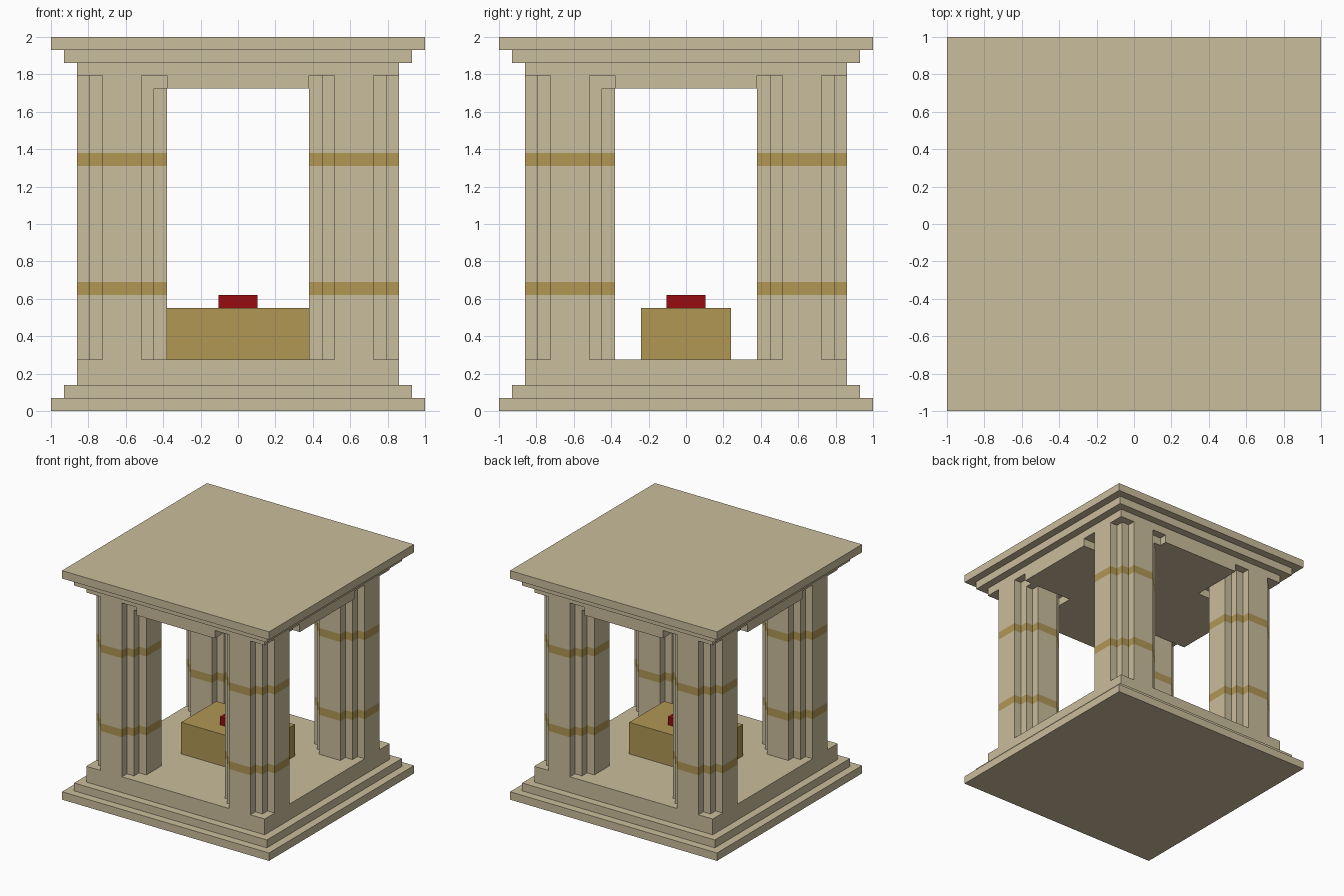
import bpy, bmesh, math

if "Cube" in bpy.data.objects:
    bpy.data.objects.remove(bpy.data.objects["Cube"])

U = 2 / 29  # one block


def material(name, rgb):
    m = bpy.data.materials.new(name)
    lin = [((c / 255 + 0.055) / 1.055) ** 2.4 for c in rgb]
    m.diffuse_color = (*lin, 1)
    m.use_nodes = True
    m.node_tree.nodes["Principled BSDF"].inputs["Base Color"].default_value = m.diffuse_color
    return m


STONE = material("sandstone", (202, 189, 156))
GOLD = material("gold", (177, 151, 85))
RED = material("red", (152, 12, 16))


def rotated(quarter):
    """Repeat a quarter outline four times around the centre."""
    pts = []
    for _ in range(4):
        pts += quarter
        quarter = [(-y, x) for x, y in quarter]
    return pts


def prism(name, outline, levels, mats, centre=(0, 0), gold_levels=()):
    """Extrude an outline through the given levels (in blocks)."""
    bm = bmesh.new()
    rings = [[bm.verts.new(((x + centre[0]) * U, (y + centre[1]) * U, z * U))
              for x, y in outline] for z in levels]
    n = len(outline)
    for k in range(len(levels) - 1):
        for i in range(n):
            j = (i + 1) % n
            f = bm.faces.new((rings[k][i], rings[k][j], rings[k + 1][j], rings[k + 1][i]))
            f.material_index = 1 if levels[k] in gold_levels else 0
    bm.faces.new(rings[0][::-1])
    bm.faces.new(rings[-1])
    mesh = bpy.data.meshes.new(name)
    bm.to_mesh(mesh)
    bm.free()
    for m in mats:
        mesh.materials.append(m)
    ob = bpy.data.objects.new(name, mesh)
    bpy.context.collection.objects.link(ob)
    return ob


def box(name, hx, hy, z0, z1, mat):
    return prism(name, [(-hx, -hy), (hx, -hy), (hx, hy), (-hx, hy)], (z0, z1), [mat])


# Stepped base
box("base_lower_step", 14.5, 14.5, 0, 1, STONE)
box("base_upper_step", 13.5, 13.5, 1, 2, STONE)
box("floor", 12.5, 12.5, 2, 4, STONE)

# Four round-stepped pillars with two gold bands each
pillar = rotated([(3.5, -1.5), (3.5, 1.5), (2.5, 1.5), (2.5, 2.5), (1.5, 2.5)])
for side_y, row in ((-9, "front"), (9, "back")):
    for side_x, col in ((-9, "left"), (9, "right")):
        prism(f"{row}_{col}_pillar", pillar, (4, 9, 10, 19, 20, 26), [STONE, GOLD],
              (side_x, side_y), (9, 19))

# Cross-shaped ceiling with a small stub beside each pillar
ceiling = rotated([(5.5, -5.5), (10.5, -5.5), (10.5, -6.5), (11.5, -6.5),
                   (11.5, -5.5), (12.5, -5.5), (12.5, 5.5)])
prism("ceiling_lintels", ceiling, (25, 26), [STONE])

# Stepped roof
box("roof_beam", 12.5, 12.5, 26, 27, STONE)
box("roof_lower_step", 13.5, 13.5, 27, 28, STONE)
box("roof_slab", 14.5, 14.5, 28, 29, STONE)

# Altar with red block
box("altar", 5.5, 3.5, 4, 8, GOLD)
box("altar_block", 1.5, 1.5, 8, 9, RED)
